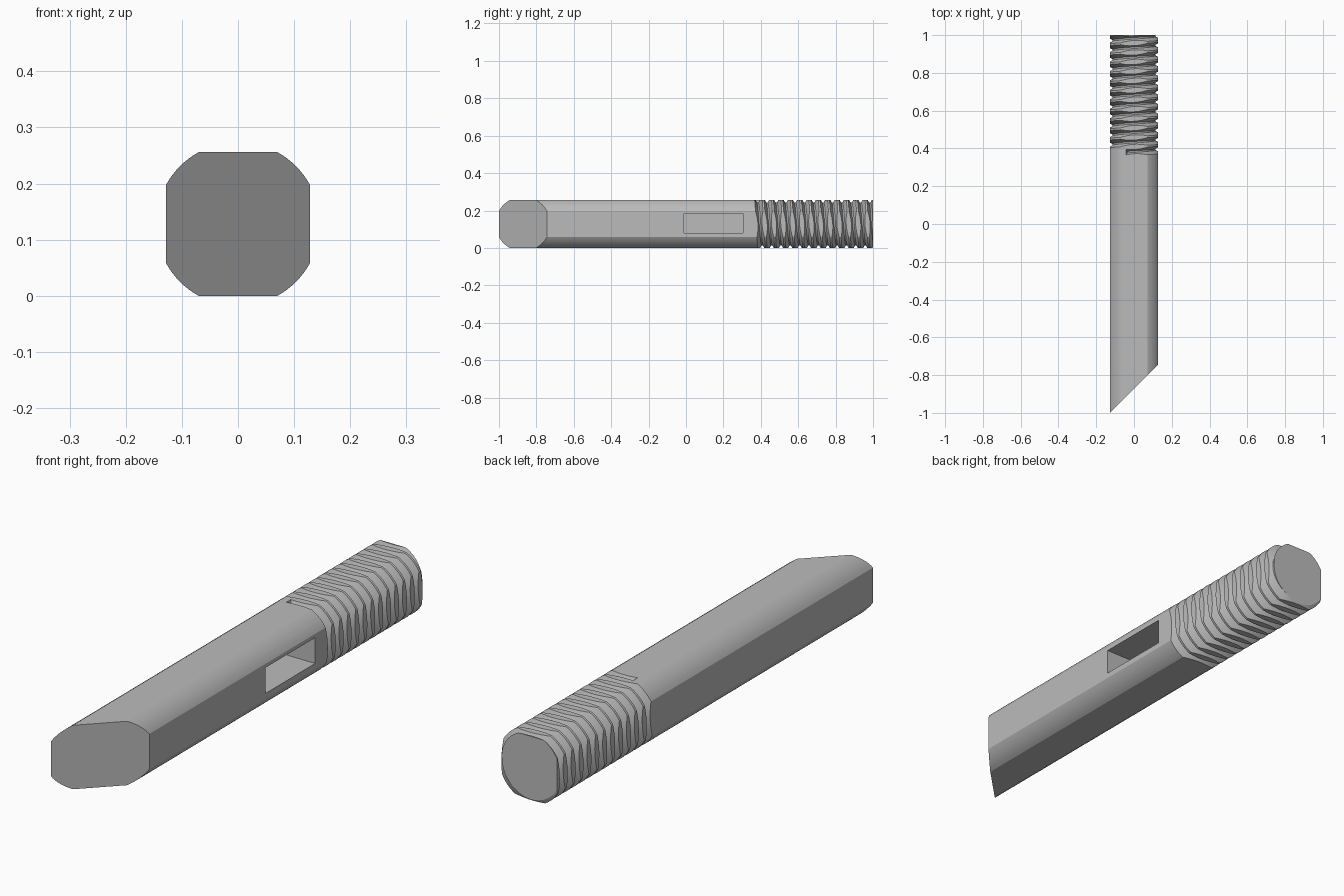
import bpy, bmesh
from math import sin, cos, pi, asin, acos, radians
from mathutils import Vector

HALF = 0.128      # half width across the flats
ROUND = 0.146     # radius of the rounded corners
PITCH = 0.05

cube = bpy.data.objects.get("Cube")
if cube:
    bpy.data.objects.remove(cube, do_unlink=True)

steel = bpy.data.materials.new("steel_grey")
steel.use_nodes = True
grey = (0.5, 0.5, 0.5, 1)
steel.diffuse_color = grey
steel.node_tree.nodes["Principled BSDF"].inputs["Base Color"].default_value = grey


def loft(name, rings):
    """Closed solid skinned through a list of equal-sized rings."""
    bm = bmesh.new()
    loops = [[bm.verts.new(p) for p in ring] for ring in rings]
    for a, b in zip(loops, loops[1:]):
        n = len(a)
        for i in range(n):
            j = (i + 1) % n
            bm.faces.new((a[i], a[j], b[j], b[i]))
    bm.faces.new(loops[0])
    bm.faces.new(loops[-1])
    bmesh.ops.recalc_face_normals(bm, faces=bm.faces)
    mesh = bpy.data.meshes.new(name)
    bm.to_mesh(mesh)
    bm.free()
    mesh.materials.append(steel)
    obj = bpy.data.objects.new(name, mesh)
    bpy.context.collection.objects.link(obj)
    return obj


def cut(target, cutter):
    cutter.hide_render = True
    mod = target.modifiers.new(cutter.name, 'BOOLEAN')
    mod.operation = 'DIFFERENCE'
    mod.solver = 'EXACT'
    mod.object = cutter
    bpy.context.view_layer.objects.active = target
    bpy.ops.object.modifier_apply(modifier=mod.name)
    bpy.data.objects.remove(cutter, do_unlink=True)


# Shank: square bar with rounded corners, mitred at the front
flat = acos(HALF / ROUND)
arc = pi / 2 - 2 * flat
section = []
for side in range(4):
    for i in range(9):
        t = side * pi / 2 + flat + arc * i / 8
        section.append((ROUND * cos(t), ROUND * sin(t)))
front = [Vector((x, -1 + HALF + x, z + HALF)) for x, z in section]
back = [Vector((x, 1, z + HALF)) for x, z in section]
bar = loft("threaded_bar", [front, back])

# Thread: right-hand helical groove running out through the back end
groove = [(0.114, -0.004), (0.15, -0.022), (0.15, 0.022), (0.114, 0.004)]
start = asin(-0.04 / HALF)
steps = 13 * 48
rings = []
for i in range(steps + 1):
    a = start + (13 * 2 * pi - start) * i / steps
    y = 0.383 + PITCH * a / (2 * pi)
    rings.append([Vector((r * sin(a), y + dy, HALF + r * cos(a))) for r, dy in groove])
cut(bar, loft("thread_cutter", rings))

# Blind rectangular pocket in the left side
pocket = [[Vector((x, y, z)) for y, z in
           ((-0.01, 0.08), (0.305, 0.08), (0.305, 0.183), (-0.01, 0.183))]
          for x in (0, 0.2)]
cut(bar, loft("pocket_cutter", pocket))

bpy.ops.object.select_all(action='DESELECT')
bar.select_set(True)
bpy.context.view_layer.objects.active = bar
bpy.ops.object.shade_smooth_by_angle(angle=radians(18))
